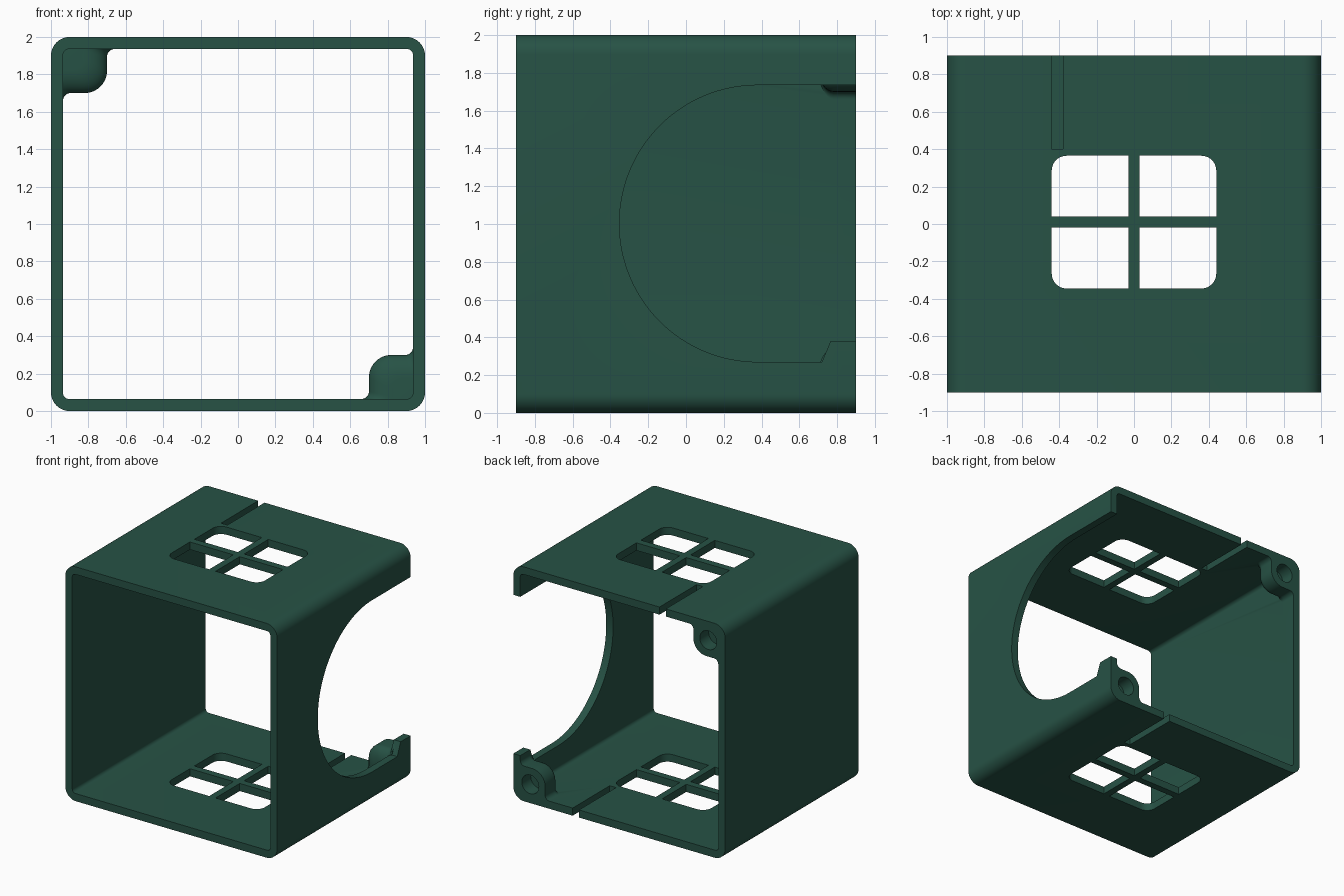
import bpy, bmesh, math
from mathutils import Vector

if "Cube" in bpy.data.objects:
    bpy.data.objects.remove(bpy.data.objects["Cube"])

W = 0.065  # wall thickness


def rounded(corners, seg=10):
    """Polygon outline from (x, y, radius) corners; radius 0 stays sharp."""
    out, n = [], len(corners)
    for i, (x, y, r) in enumerate(corners):
        p = Vector((x, y))
        if r == 0:
            out.append((x, y))
            continue
        a = (Vector(corners[i - 1][:2]) - p).normalized()
        b = (Vector(corners[(i + 1) % n][:2]) - p).normalized()
        # right-angle fillet
        c = p + (a + b) * r
        for k in range(seg + 1):
            t = math.pi / 2 * k / seg
            q = c - b * r * math.cos(t) - a * r * math.sin(t)
            out.append((q.x, q.y))
    return out


def loft(name, rings):
    """Closed solid through rings of 3D points."""
    bm = bmesh.new()
    vs = [[bm.verts.new(p) for p in ring] for ring in rings]
    n = len(vs[0])
    bm.faces.new(vs[0])
    bm.faces.new(vs[-1])
    for a, b in zip(vs, vs[1:]):
        for i in range(n):
            bm.faces.new((a[i], a[(i + 1) % n], b[(i + 1) % n], b[i]))
    bmesh.ops.recalc_face_normals(bm, faces=bm.faces)
    me = bpy.data.meshes.new(name)
    bm.to_mesh(me)
    bm.free()
    ob = bpy.data.objects.new(name, me)
    bpy.context.collection.objects.link(ob)
    return ob


PLACE = {'x': lambda p, d: (d, p[0], p[1]),
         'y': lambda p, d: (p[0], d, p[1]),
         'z': lambda p, d: (p[0], p[1], d)}


def prism(name, pts, axis, lo, hi):
    return loft(name, [[PLACE[axis](p, d) for p in pts] for d in (lo, hi)])


def rect(x0, x1, y0, y1, radii=(0, 0, 0, 0)):
    xy = [(x0, y0), (x1, y0), (x1, y1), (x0, y1)]
    return rounded([(x, y, r) for (x, y), r in zip(xy, radii)])


def combine(target, tool, op):
    m = target.modifiers.new("bool", 'BOOLEAN')
    m.operation, m.solver, m.object = op, 'EXACT', tool
    bpy.context.view_layer.objects.active = target
    bpy.ops.object.modifier_apply(modifier=m.name)
    bpy.data.objects.remove(tool)


# square sleeve
shell = prism("housing_shell", rect(-1, 1, 0, 2, (0.1,) * 4), 'y', -0.9, 0.9)
combine(shell, prism("bore", rect(-1 + W, 1 - W, W, 2 - W, (0.03,) * 4), 'y', -1, 1), 'DIFFERENCE')

# U-shaped opening in the right wall, with a raised tab at the bottom rear
arc = [(0.38 + 0.7325 * math.cos(t), 1.0025 + 0.7325 * math.sin(t))
       for t in (math.pi * (0.5 + k / 64) for k in range(65))]
opening = [(1.0, 1.735)] + arc + [(0.72, 0.27), (0.765, 0.38), (1.0, 0.38)]
combine(shell, prism("side_opening", opening, 'x', 0.8, 1.2), 'DIFFERENCE')

# four-pane windows through top and bottom
for i, (x0, x1) in enumerate([(-0.44, -0.03), (0.03, 0.44)]):
    for j, (y0, y1) in enumerate([(-0.345, -0.02), (0.04, 0.365)]):
        radii = [0] * 4
        radii[[[0, 3], [1, 2]][i][j]] = 0.08
        combine(shell, prism("pane", rect(x0, x1, y0, y1, radii), 'z', -0.5, 2.5), 'DIFFERENCE')

# slot, lug and screw hole, repeated half a turn about the long axis
lug_outline = rounded([(0.05, 0.05, 0), (0.34, 0.05, 0), (0.34, W, 0), (0.30, W, 0.04),
                       (0.30, 0.30, 0.12), (W, 0.30, 0.04), (W, 0.34, 0), (0.05, 0.34, 0)], 8)
steps = [(0.70 + 0.08 * (1 - math.cos(t)), 0.5 + 0.5 * math.sin(t))
         for t in (math.pi / 2 * k / 8 for k in range(9))] + [(0.9, 1.0)]
for s in (1, -1):
    def spot(u, v, y):
        return (s * (1 - u), y, 1 - s * (1 - v))

    a, b = sorted((s * 0.38, s * 0.44))
    z0, z1 = (-0.1, 0.2) if s > 0 else (1.8, 2.1)
    combine(shell, prism("slot", rect(a, b, 0.4, 1.0), 'z', z0, z1), 'DIFFERENCE')
    lug = loft("screw_lug", [[spot(0.05 + (u - 0.05) * f, 0.05 + (v - 0.05) * f, y)
                              for u, v in lug_outline] for y, f in steps])
    combine(shell, lug, 'UNION')
    circle = [(0.16 + 0.08 * math.cos(k * math.tau / 32), 0.16 + 0.08 * math.sin(k * math.tau / 32))
              for k in range(32)]
    hole = loft("screw_hole", [[spot(u, v, y) for u, v in circle] for y in (0.78, 1.0)])
    combine(shell, hole, 'DIFFERENCE')

# finish
mat = bpy.data.materials.new("dark_green")
mat.diffuse_color = (0.02, 0.085, 0.06, 1)
mat.use_nodes = True
mat.node_tree.nodes["Principled BSDF"].inputs["Base Color"].default_value = mat.diffuse_color
shell.data.materials.clear()
shell.data.materials.append(mat)
for p in shell.data.polygons:
    p.material_index = 0
bpy.ops.object.select_all(action='DESELECT')
shell.select_set(True)
bpy.context.view_layer.objects.active = shell
bpy.ops.object.shade_smooth_by_angle(angle=math.radians(30))
